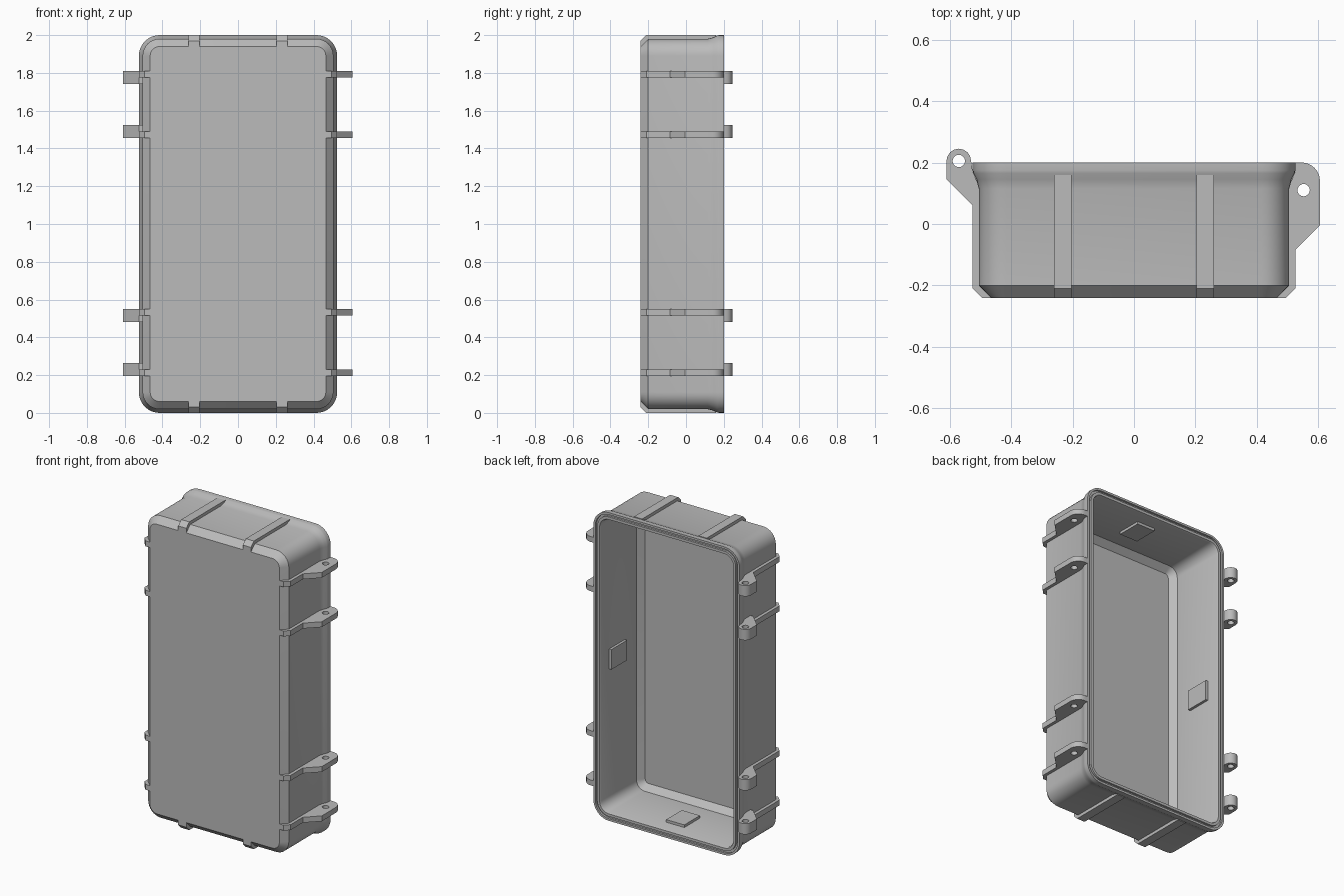
import bpy, bmesh
from math import sin, cos, pi

cube = bpy.data.objects.get("Cube")
if cube:
    bpy.data.objects.remove(cube)

GREY = (0.5, 0.5, 0.5, 1)
mat = bpy.data.materials.new("grey plastic")
mat.use_nodes = True
mat.diffuse_color = GREY
mat.node_tree.nodes["Principled BSDF"].inputs["Base Color"].default_value = GREY

HALF_W, HALF_H = 0.525, 1.0     # outer rim half sizes
FRONT, BACK = -0.24, 0.20
RIB = 0.035                     # rib thickness


def finish(obj):
    """Give an object its material and smooth it while keeping hard edges."""
    if not obj.data.materials:
        obj.data.materials.append(mat)
    bpy.ops.object.select_all(action='DESELECT')
    obj.select_set(True)
    bpy.context.view_layer.objects.active = obj
    bpy.ops.object.shade_smooth_by_angle(angle=pi / 6)


def mesh_object(name, bm):
    bmesh.ops.recalc_face_normals(bm, faces=bm.faces)
    mesh = bpy.data.meshes.new(name)
    bm.to_mesh(mesh)
    bm.free()
    obj = bpy.data.objects.new(name, mesh)
    bpy.context.collection.objects.link(obj)
    finish(obj)
    return obj


def arc(cx, cy, r, start, end, steps=8):
    angles = [start + (end - start) * i / steps for i in range(steps + 1)]
    return [(cx + r * cos(a), cy + r * sin(a)) for a in angles]


def rounded_loop(inset):
    """Rounded rectangle, shrunk by the inset."""
    r = max(0.11 - inset, 0.02)
    w, h = HALF_W - inset - r, HALF_H - inset - r
    points = []
    for i, (sx, sz) in enumerate([(1, 1), (-1, 1), (-1, -1), (1, -1)]):
        points += arc(sx * w, sz * h, r, i * pi / 2, (i + 1) * pi / 2)
    return points


def plate(name, outline, thickness, location, rotation=(0, 0, 0), hole=None):
    """Flat extruded outline with an optional hole."""
    curve = bpy.data.curves.new(name, 'CURVE')
    curve.dimensions = '2D'
    curve.fill_mode = 'BOTH'
    curve.extrude = thickness / 2
    loops = [outline]
    if hole:
        loops.append(arc(*hole, 0, 2 * pi, 24)[:-1])
    for loop in loops:
        spline = curve.splines.new('POLY')
        spline.points.add(len(loop) - 1)
        for p, (x, y) in zip(spline.points, loop):
            p.co = (x, y, 0, 1)
        spline.use_cyclic_u = True
    temp = bpy.data.objects.new(name + "_curve", curve)
    bpy.context.collection.objects.link(temp)
    bpy.context.view_layer.update()
    mesh = bpy.data.meshes.new_from_object(
        temp.evaluated_get(bpy.context.evaluated_depsgraph_get()))
    bpy.data.objects.remove(temp)
    bm = bmesh.new()
    bm.from_mesh(mesh)
    bpy.data.meshes.remove(mesh)
    bmesh.ops.remove_doubles(bm, verts=bm.verts, dist=0.0001)
    obj = mesh_object(name, bm)
    obj.location, obj.rotation_euler = location, rotation
    return obj


# Hollow shell: front, chamfer, wall, flared rim with seal groove, inside, floor
profile = [(0.06, FRONT), (0.02, -0.20), (0.02, 0.115), (0.012, 0.145),
           (0.002, 0.165), (0, 0.175), (0, BACK), (0.014, BACK), (0.014, 0.187),
           (0.028, 0.187), (0.028, BACK), (0.045, BACK), (0.05, 0.19),
           (0.05, -0.17), (0.085, -0.21)]
bm = bmesh.new()
rings = [[bm.verts.new((x, y, z + HALF_H)) for x, z in rounded_loop(d)]
         for d, y in profile]
for a, b in zip(rings, rings[1:]):
    for i in range(len(a)):
        j = (i + 1) % len(a)
        bm.faces.new((a[i], a[j], b[j], b[i]))
bm.faces.new(rings[0])
bm.faces.new(rings[-1])
mesh_object("case_shell", bm)


def rib_foot(h):
    """Rib outline from inside the wall around the front chamfer."""
    return [(h - 0.03, -0.20), (h - 0.06, FRONT), (h - 0.03, FRONT), (h, -0.21)]


# Ribs on the top and bottom ends
rib = rib_foot(HALF_H) + [(HALF_H, 0.16), (HALF_H - 0.03, 0.16)]
for end, turn in (("top", -pi / 2), ("bottom", pi / 2)):
    for side, x in (("left", 0.232), ("right", -0.232)):
        plate(f"{end}_rib_{side}", rib, 0.058, (x, 0, HALF_H), (0, turn, 0))

# Latch lugs on the left side, hinge ribs and knuckles on the right side
latch = rib_foot(HALF_W) + [(HALF_W, -0.085), (0.605, -0.005)]
latch += arc(0.545, 0.14, 0.06, 0, pi / 2)
latch += [(HALF_W, BACK), (HALF_W, 0.17), (HALF_W - 0.03, 0.10)]

side_rib = rib_foot(HALF_W) + [(HALF_W, 0.10), (HALF_W - 0.03, 0.10)]
knuckle = [(HALF_W - 0.03, 0.03), (HALF_W - 0.02, 0.06), (HALF_W, 0.06), (0.61, 0.145)]
knuckle += arc(0.57, 0.205, 0.04, 0, pi)
knuckle += [(HALF_W, 0.17), (HALF_W - 0.03, 0.10)]


def mirrored(points):
    return [(-x, y) for x, y in points]


for n, (z, step) in enumerate([(0.2125, 1), (0.5325, -1), (1.4725, 1), (1.7925, -1)], 1):
    plate(f"latch_lug_{n}", latch, RIB, (0, 0, z), hole=(0.552, 0.11, 0.02))
    plate(f"hinge_rib_{n}", mirrored(side_rib), RIB, (0, 0, z))
    plate(f"hinge_knuckle_{n}", mirrored(knuckle), 2 * RIB,
          (0, 0, z + step * RIB / 2), hole=(-0.57, 0.205, 0.02))

# Raised pads in the middle of each inside wall
for name, sx, sz in (("left", 1, 0), ("right", -1, 0), ("top", 0, 1), ("bottom", 0, -1)):
    bm = bmesh.new()
    bmesh.ops.create_cube(bm, size=1)
    size = (0.03, 0.16, 0.13) if sx else (0.13, 0.16, 0.03)
    bmesh.ops.scale(bm, verts=bm.verts, vec=size)
    pad = mesh_object(f"inner_pad_{name}", bm)
    pad.location = (sx * (HALF_W - 0.052), 0.03, HALF_H + sz * (HALF_H - 0.052))
